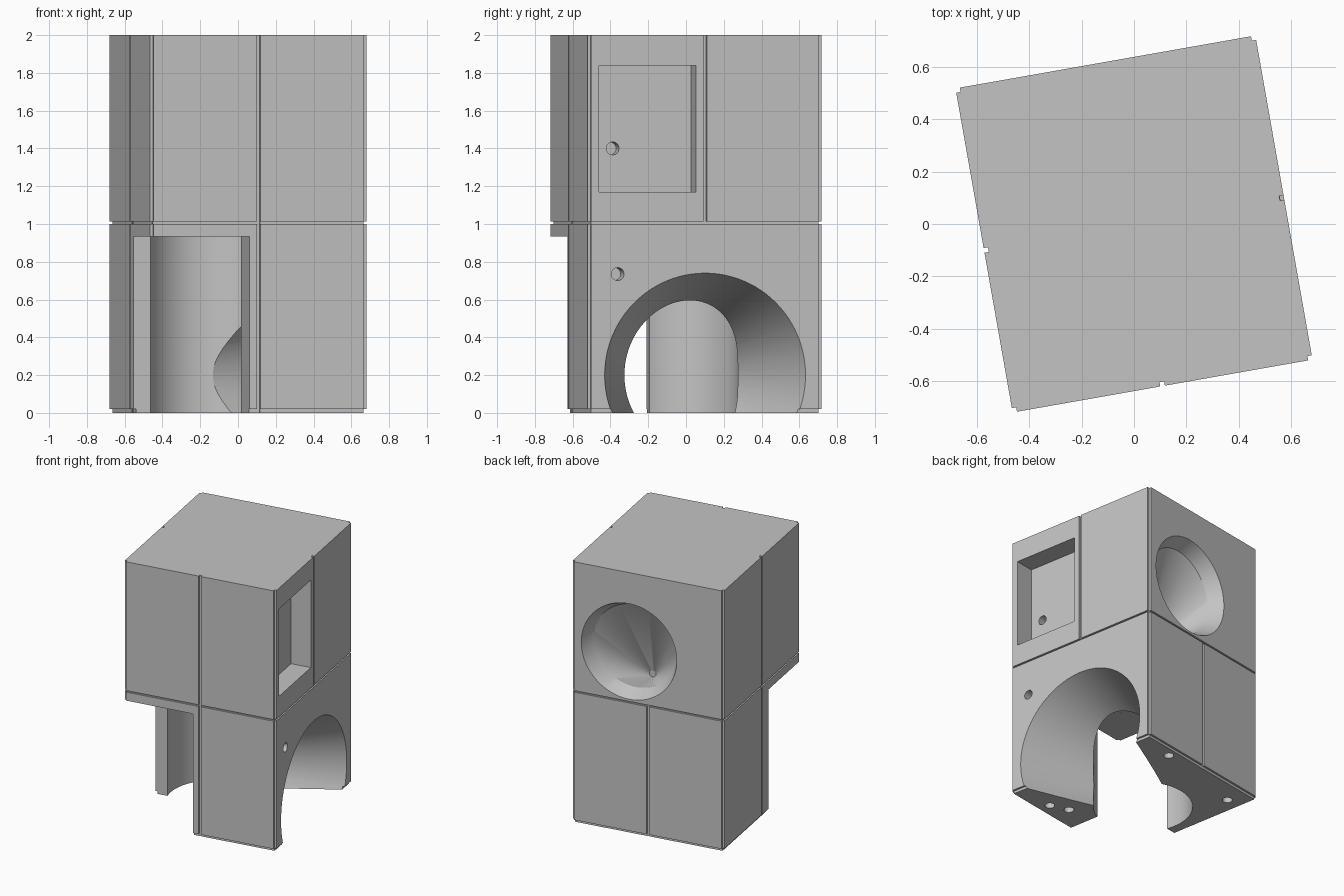
import bpy, bmesh, math
from mathutils import Vector

old = bpy.data.objects.get("Cube")
if old:
    bpy.data.objects.remove(old, do_unlink=True)

HX, HY = 0.582, 0.629      # half width and half depth of the cabinet
STEP = 0.015               # inset of plinth and seam
NOTCH = 0.017              # depth of the vertical joints
TURN = math.radians(10)

grey = bpy.data.materials.new("light_grey")
grey.use_nodes = True
grey.diffuse_color = (0.55, 0.55, 0.55, 1)
grey.node_tree.nodes["Principled BSDF"].inputs["Base Color"].default_value = (0.55, 0.55, 0.55, 1)


def make_object(name, bm):
    bmesh.ops.recalc_face_normals(bm, faces=bm.faces)
    mesh = bpy.data.meshes.new(name)
    bm.to_mesh(mesh)
    bm.free()
    mesh.materials.append(grey)
    obj = bpy.data.objects.new(name, mesh)
    bpy.context.collection.objects.link(obj)
    return obj


def bridge(name, rings):
    """Closed solid through a list of point rings."""
    bm = bmesh.new()
    loops = [[bm.verts.new(p) for p in ring] for ring in rings]
    n = len(loops[0])
    for a, b in zip(loops, loops[1:]):
        for i in range(n):
            j = (i + 1) % n
            bm.faces.new((a[i], a[j], b[j], b[i]))
    bm.faces.new(loops[0])
    bm.faces.new(loops[-1])
    return make_object(name, bm)


def stack(name, levels):
    """Rectangular block whose outline steps in and out with height."""
    rings = []
    for z, inset in levels:
        x, y = HX - inset, HY - inset
        rings.append([(-x, -y, z), (x, -y, z), (x, y, z), (-x, y, z)])
    return bridge(name, rings)


def box(x0, x1, y0, y1, z0, z1):
    return bridge("box_cutter", [[(x0, y0, z), (x1, y0, z), (x1, y1, z), (x0, y1, z)] for z in (z0, z1)])


def funnel(axis, sections, n=64):
    """Round solid along an axis; sections are (centre, radius)."""
    u, v = {"x": ((0, 1, 0), (0, 0, 1)),
            "y": ((1, 0, 0), (0, 0, 1)),
            "z": ((1, 0, 0), (0, 1, 0))}[axis]
    u, v = Vector(u), Vector(v)
    rings = []
    for centre, r in sections:
        rings.append([Vector(centre) + r * (math.cos(t) * u + math.sin(t) * v)
                      for t in (2 * math.pi * i / n for i in range(n))])
    return bridge("round_cutter", rings)


def corner_joints(z0, z1):
    return [box(sx * HX - NOTCH, sx * HX + NOTCH, sy * HY - NOTCH, sy * HY + NOTCH, z0, z1)
            for sx in (-1, 1) for sy in (-1, 1)]


def middle_joint(side, z0, z1):
    w = 0.009
    if side in ("front", "back"):
        y = HY if side == "back" else -HY
        return box(-w, w, y - NOTCH, y + NOTCH, z0, z1)
    x = HX if side == "right" else -HX
    return box(x - NOTCH, x + NOTCH, -w, w, z0, z1)


def carve(obj, cutters):
    """Subtract all cutters, then drop them and finish the part."""
    for c in cutters:
        c.hide_render = True
        mod = obj.modifiers.new("cut", "BOOLEAN")
        mod.operation = "DIFFERENCE"
        mod.solver = "EXACT"
        mod.object = c
    bpy.context.view_layer.update()
    graph = bpy.context.evaluated_depsgraph_get()
    mesh = bpy.data.meshes.new_from_object(obj.evaluated_get(graph))
    obj.modifiers.clear()
    obj.data = mesh
    mesh.materials.clear()
    mesh.materials.append(grey)
    for c in cutters:
        bpy.data.objects.remove(c, do_unlink=True)
    obj.rotation_euler.z = TURN
    bpy.ops.object.select_all(action="DESELECT")
    obj.select_set(True)
    bpy.context.view_layer.objects.active = obj
    bpy.ops.object.shade_smooth_by_angle(angle=math.radians(25))


# Lower block: plinth, body and recessed seam on top
lower = stack("lower_block", [(0, STEP), (0.02, STEP), (0.02, 0), (1.0, 0), (1.0, STEP), (1.012, STEP)])
cuts = corner_joints(-0.1, 1.1)
cuts += [middle_joint(s, -0.1, 1.1) for s in ("front", "back", "left")]
# open front corner and the round bay behind it
cuts.append(box(-0.9, -0.05, -0.9, -0.11, -0.1, 0.935))
cuts.append(funnel("z", [((-0.15, -0.045, -0.2), 0.345), ((-0.15, -0.045, 0.9351), 0.345)], 96))
# flared side arch
slope = 0.37
cuts.append(funnel("x", [((x, 0, 0.2), 0.54 - slope * (HX - x)) for x in (-0.15, 0.75)], 96))
# side pin hole and holes under the feet
cuts.append(funnel("x", [((HX - 0.1, -0.47, 0.735), 0.034), ((0.7, -0.47, 0.735), 0.034)], 24))
for x, y in ((0.28, 0.55), (-0.455, 0.465), (0.28, -0.53), (0.15, -0.465)):
    cuts.append(funnel("z", [((x, y, -0.1), 0.035), ((x, y, 0.1), 0.035)], 24))
carve(lower, cuts)

# Upper block
upper = stack("upper_block", [(1.012, 0), (2.0, 0)])
cuts = corner_joints(0.9, 2.1)
cuts += [middle_joint(s, 0.9, 2.1) for s in ("front", "left", "right")]
# square side recess with a pin hole in its back wall
cuts.append(box(0.43, 0.8, -0.57, -0.05, 1.17, 1.84))
cuts.append(funnel("x", [((0.34, -0.47, 1.4), 0.034), ((0.5, -0.47, 1.4), 0.034)], 24))
# bevelled round mouth at the back leading into a drooping funnel
cx, cz = 0.144, 1.395
cuts.append(funnel("y", [((cx, HY + 0.1, cz), 0.414), ((cx, HY - 0.105, cz), 0.316),
                         ((cx, 0.24, 1.06), 0.025)], 96))
carve(upper, cuts)
